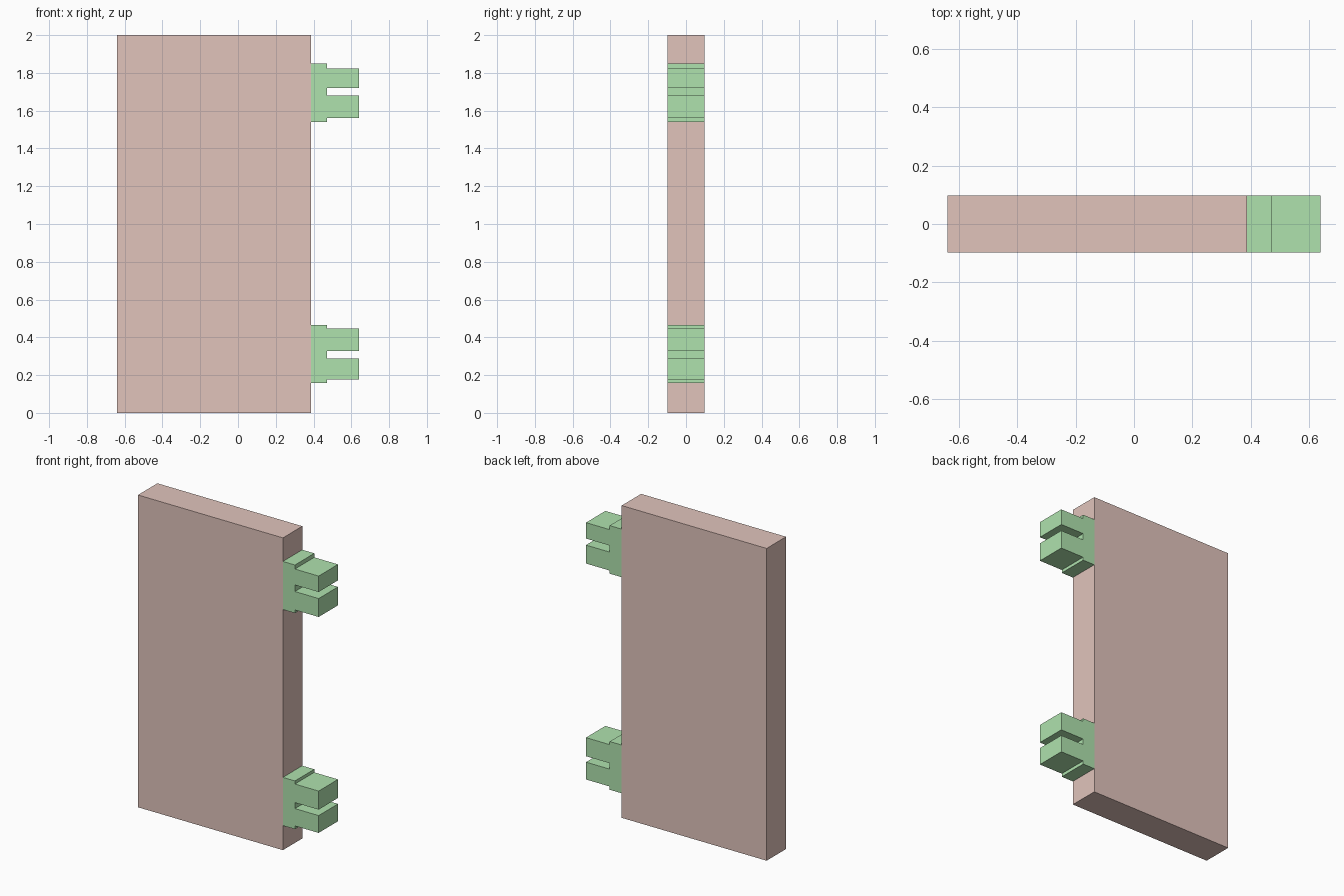
import bpy, bmesh

if "Cube" in bpy.data.objects:
    bpy.data.objects.remove(bpy.data.objects["Cube"])

HALF_DEPTH = 0.098


def material(name, rgb):
    mat = bpy.data.materials.new(name)
    mat.diffuse_color = (*rgb, 1)
    mat.use_nodes = True
    mat.node_tree.nodes["Principled BSDF"].inputs["Base Color"].default_value = mat.diffuse_color
    return mat


def extrude_profile(name, profile, mat):
    """Extrude a closed XZ outline through the full depth along y."""
    bm = bmesh.new()
    face = bm.faces.new([bm.verts.new((x, -HALF_DEPTH, z)) for x, z in profile])
    result = bmesh.ops.extrude_face_region(bm, geom=[face])
    verts = [v for v in result["geom"] if isinstance(v, bmesh.types.BMVert)]
    bmesh.ops.translate(bm, verts=verts, vec=(0, 2 * HALF_DEPTH, 0))
    bmesh.ops.recalc_face_normals(bm, faces=bm.faces)
    mesh = bpy.data.meshes.new(name)
    bm.to_mesh(mesh)
    bm.free()
    mesh.materials.append(mat)
    obj = bpy.data.objects.new(name, mesh)
    bpy.context.collection.objects.link(obj)
    return obj


def hinge(name, base, lower_prong, upper_prong, mat):
    """Hinge block: mounting base with two prongs and a slot between them."""
    x0, x1, x2 = 0.387, 0.472, 0.64
    (b0, b1), (l0, l1), (u0, u1) = base, lower_prong, upper_prong
    profile = [(x0, b0), (x1, b0), (x1, l0), (x2, l0), (x2, l1), (x1, l1),
               (x1, u0), (x2, u0), (x2, u1), (x1, u1), (x1, b1), (x0, b1)]
    return extrude_profile(name, profile, mat)


brown = material("panel_brown", (0.75, 0.55, 0.5))
green = material("hinge_green", (0.43, 0.76, 0.42))

# Door panel
extrude_profile("door_panel", [(-0.64, 0), (0.387, 0), (0.387, 2), (-0.64, 2)], brown)

# Forked hinges on the right edge
hinge("lower_hinge", (0.157, 0.466), (0.178, 0.289), (0.327, 0.446), green)
hinge("upper_hinge", (1.541, 1.849), (1.561, 1.679), (1.721, 1.823), green)
